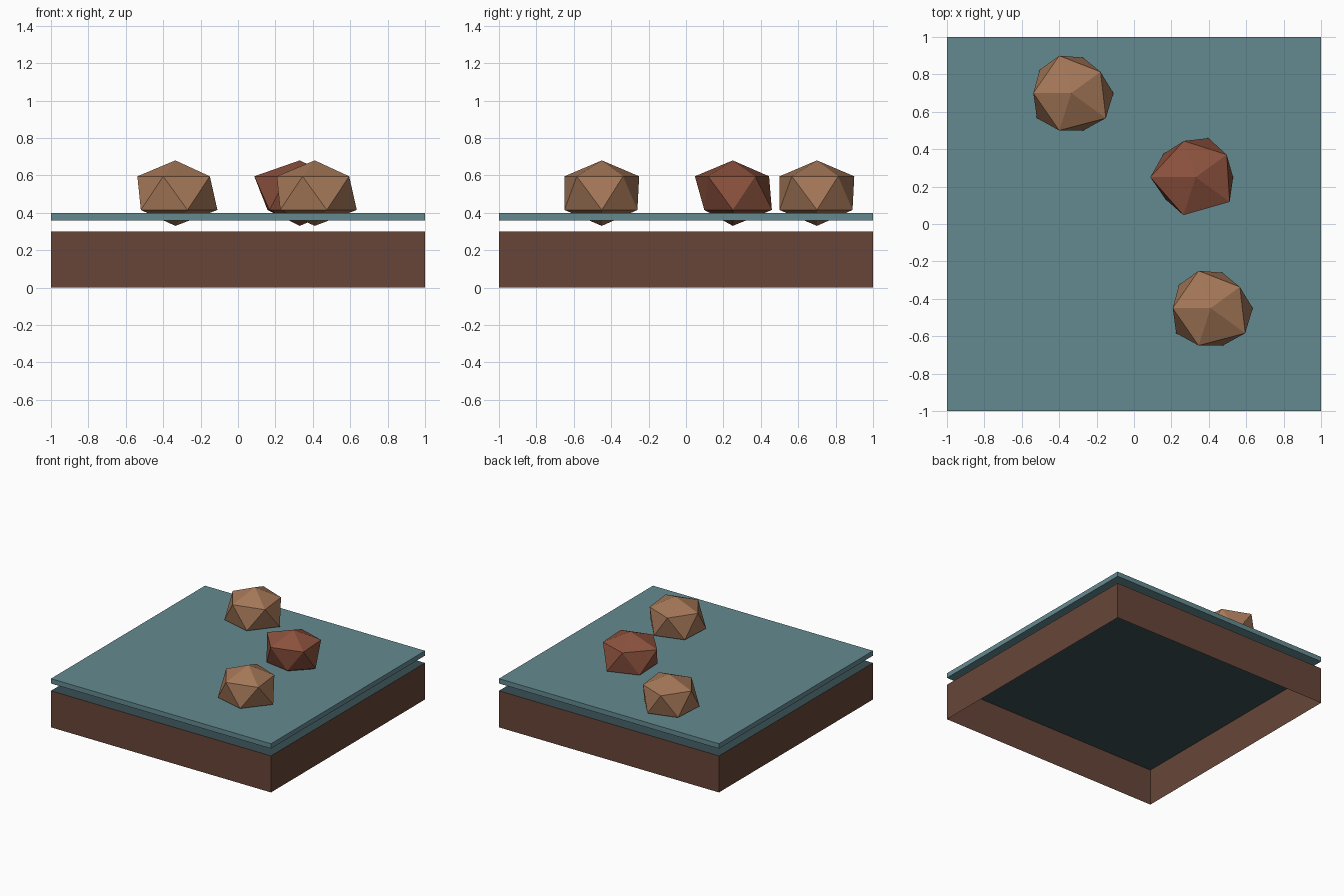
import bpy
import bmesh
from math import cos, sin, radians

old = bpy.data.objects.get("Cube")
if old:
    bpy.data.objects.remove(old, do_unlink=True)


def material(name, color):
    mat = bpy.data.materials.new(name)
    mat.use_nodes = True
    mat.diffuse_color = (*color, 1)
    mat.node_tree.nodes["Principled BSDF"].inputs["Base Color"].default_value = (*color, 1)
    return mat


teal = material("teal", (0.127, 0.254, 0.279))
dark_teal = material("dark teal", (0.042, 0.08, 0.09))
soil_brown = material("soil brown", (0.136, 0.06, 0.039))
tan = material("tan", (0.376, 0.188, 0.098))
red_brown = material("red brown", (0.262, 0.084, 0.048))


def finish(name, bm, *mats):
    mesh = bpy.data.meshes.new(name)
    bm.to_mesh(mesh)
    bm.free()
    for mat in mats:
        mesh.materials.append(mat)
    obj = bpy.data.objects.new(name, mesh)
    bpy.context.collection.objects.link(obj)
    return obj


def box(bottom, top):
    bm = bmesh.new()
    bmesh.ops.create_cube(bm, size=2)
    for v in bm.verts:
        v.co.z = top if v.co.z > 0 else bottom
    bm.normal_update()
    return bm


# Hollow base: thin side walls, a dark lid and an open underside
bm = box(0, 0.3)
bmesh.ops.delete(bm, geom=[f for f in bm.faces if f.normal.z < -0.5], context="FACES_ONLY")
for f in bm.faces:
    f.material_index = 1 if f.normal.z > 0.5 else 0
finish("base", bm, soil_brown, dark_teal)

# Floating water slab
finish("water_slab", box(0.36, 0.4), teal)


# Irregular twenty-sided rocks: two poles and two staggered rings of five
def rock(name, x, y, mat, upper, lower):
    bm = bmesh.new()
    top = bm.verts.new((0, 0, 0.68))
    bottom = bm.verts.new((0, 0, 0.33))

    def ring(radii, start, z):
        angles = [radians(start + 72 * i) for i in range(5)]
        return [bm.verts.new((r * cos(a), r * sin(a), z)) for r, a in zip(radii, angles)]

    up = ring(upper, 36, 0.595)
    low = ring(lower, 0, 0.415)
    for i in range(5):
        j = (i + 1) % 5
        bm.faces.new((top, up[i], up[j]))
        bm.faces.new((low[i], low[j], up[i]))
        bm.faces.new((up[i], low[j], up[j]))
        bm.faces.new((bottom, low[j], low[i]))
    finish(name, bm, mat).location = (x, y, 0)


tan_upper = (0.193, 0.21, 0.203, 0.21, 0.228)
tan_lower = (0.225, 0.2, 0.21, 0.228, 0.21)
rock("back_rock", -0.335, 0.7, tan, tan_upper, tan_lower)
rock("front_rock", 0.41, -0.45, tan, tan_upper, tan_lower)
rock("middle_rock", 0.33, 0.25, red_brown,
     (0.205, 0.204, 0.243, 0.213, 0.224), (0.2, 0.22, 0.213, 0.2, 0.16))
